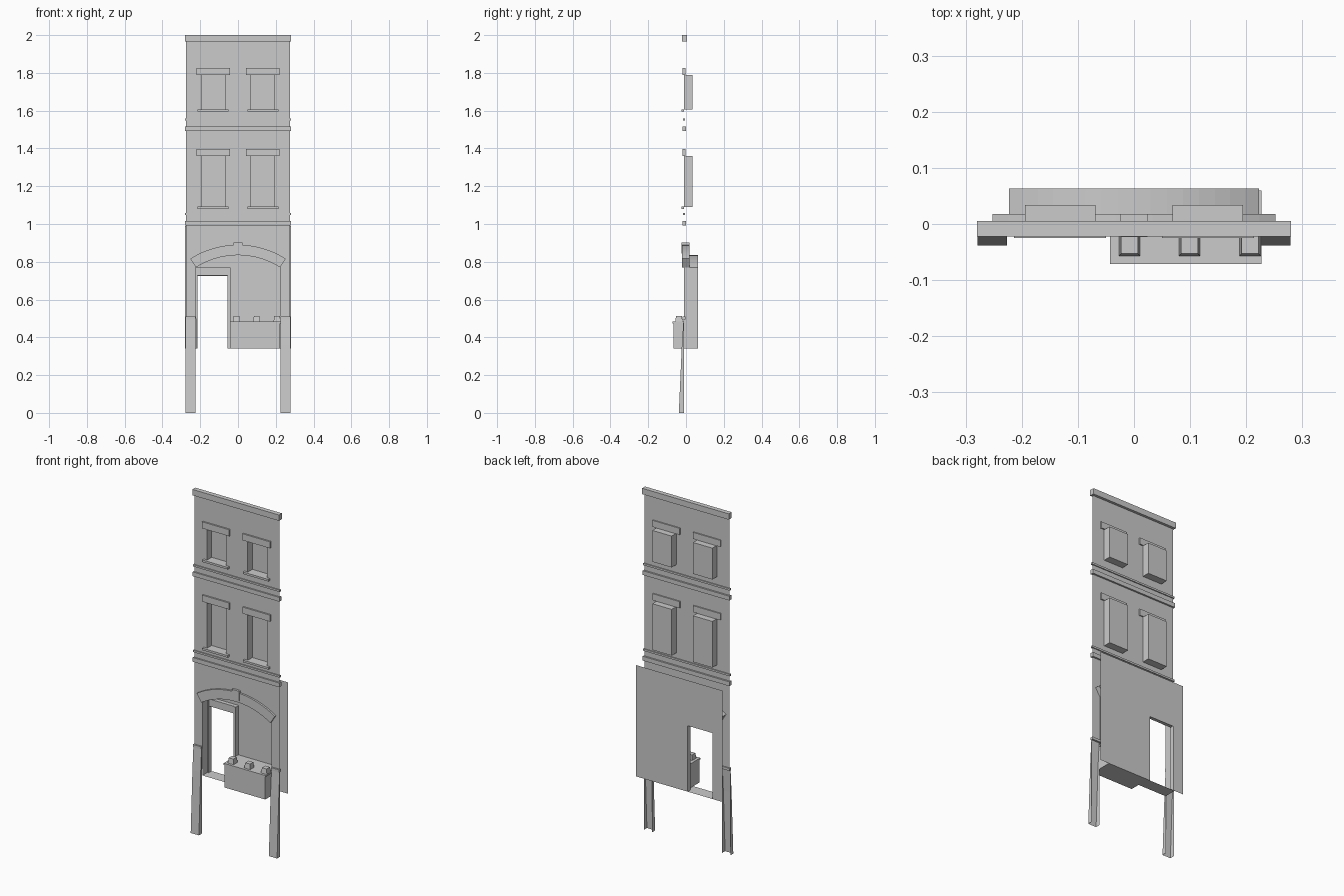
import bpy, bmesh, math

if "Cube" in bpy.data.objects:
    bpy.data.objects.remove(bpy.data.objects["Cube"])

WALL, BACK = -0.01, 0.063      # facade plane and rear panel plane
OPEN = 0.223                   # half width of the arched opening
R_IN, R_OUT, ARC_Z = 0.415, 0.47, 0.42
HALF = math.asin(OPEN / R_IN)
N = 16


def make(name, faces):
    """Object from a list of polygons, each a list of points."""
    bm = bmesh.new()
    for f in faces:
        bm.faces.new([bm.verts.new(p) for p in f])
    bmesh.ops.remove_doubles(bm, verts=bm.verts, dist=1e-5)
    bmesh.ops.recalc_face_normals(bm, faces=bm.faces)
    me = bpy.data.meshes.new(name)
    bm.to_mesh(me)
    bm.free()
    ob = bpy.data.objects.new(name, me)
    bpy.context.collection.objects.link(ob)
    return ob


def box(name, x0, x1, y0, y1, z0, z1, taper=0.0, skip=()):
    """Box with optional tapered top and omitted sides."""
    t = taper
    a = [(x0, y0, z0), (x1, y0, z0), (x1, y1, z0), (x0, y1, z0)]
    b = [(x0 + t, y0 + t, z1), (x1 - t, y0 + t, z1), (x1 - t, y1 - t, z1), (x0 + t, y1 - t, z1)]
    sides = {"bottom": a[::-1], "top": b}
    for i, s in enumerate(("front", "right", "back", "left")):
        j = (i + 1) % 4
        sides[s] = [a[i], a[j], b[j], b[i]]
    return make(name, [f for k, f in sides.items() if k not in skip])


def sheet(xs, zs, y, holes=()):
    """Grid of quads in an xz plane, leaving rectangular holes."""
    out = []
    for x0, x1 in zip(xs, xs[1:]):
        for z0, z1 in zip(zs, zs[1:]):
            cx, cz = (x0 + x1) / 2, (z0 + z1) / 2
            if not any(h[0] < cx < h[1] and h[2] < cz < h[3] for h in holes):
                out.append([(x0, y, z0), (x1, y, z0), (x1, y, z1), (x0, y, z1)])
    return out


def arc(r):
    return [(r * math.sin(a), ARC_Z + r * math.cos(a))
            for a in (HALF * (2 * i / N - 1) for i in range(N + 1))]


inner, outer = arc(R_IN), arc(R_OUT)
spring = inner[0][1]

# Facade wall with window holes and arched opening
wins = [(s[0], s[1], z0, z1) for s in ((-0.194, -0.069), (0.069, 0.194))
        for z0, z1 in ((1.09, 1.36), (1.605, 1.788))]
faces = sheet([-0.275, -0.194, -0.069, 0.069, 0.194, 0.275],
              [0.95, 1.09, 1.36, 1.605, 1.788, 1.985], WALL, wins)
for (xa, za), (xb, zb) in zip(inner, inner[1:]):
    faces.append([(xa, WALL, za), (xb, WALL, zb), (xb, WALL, 0.95), (xa, WALL, 0.95)])
for s in (-1, 1):
    faces += sheet([s * OPEN, s * 0.275], [0.5, spring, 0.95], WALL)
make("facade_wall", faces)

# Opening reveal: jambs, curved soffit and floor
loop = [(-OPEN, 0.34)] + inner + [(OPEN, 0.34)]
make("opening_reveal", [[(a[0], WALL, a[1]), (b[0], WALL, b[1]), (b[0], BACK, b[1]), (a[0], BACK, a[1])]
                        for a, b in zip(loop, loop[1:] + loop[:1])])

# Rear panel with doorway
make("rear_panel", sheet([-0.28, -0.215, -0.055, 0.28], [0.34, 0.725, 0.99], BACK,
                         [(-0.215, -0.055, 0.34, 0.725)]))

# Door frame
box("door_post", -0.055, -0.04, 0.035, BACK, 0.34, 0.77)
box("door_jamb", -OPEN, -0.215, 0.035, BACK, 0.34, 0.77)
box("door_lintel", -0.215, -0.055, 0.04, BACK, 0.728, 0.77)

# Arch moulding and keystone
faces = []
for i in range(N):
    ring = [[(x, y, z) for (x, z), y in ((inner[k], -0.021), (outer[k], -0.021), (outer[k], 0.018), (inner[k], 0.018))]
            for k in (i, i + 1)]
    for e in range(4):
        f = (e + 1) % 4
        faces.append([ring[0][e], ring[0][f], ring[1][f], ring[1][e]])
    if i == 0:
        faces.append(ring[0])
    if i == N - 1:
        faces.append(ring[1])
make("arch_moulding", faces)
box("keystone", -0.024, 0.024, -0.023, 0.018, 0.845, 0.902)

# Windows: recess, lintel and sill
for i, (x0, x1, z0, z1) in enumerate(wins):
    box(f"window_recess_{i}", x0, x1, WALL, 0.034, z0, z1, skip=("front",))
    c = (x0 + x1) / 2
    box(f"window_lintel_{i}", c - 0.088, c + 0.088, -0.019, -0.003, z1, z1 + 0.038)
    box(f"window_sill_{i}", c - 0.082, c + 0.082, -0.025, WALL, z0 - 0.01, z0 + 0.002)

# Cornice and floor bands
box("top_cornice", -0.28, 0.28, -0.022, 0.005, 1.966, 2.0)
for i, z in enumerate((0.992, 1.492)):
    box(f"floor_band_{i}", -0.28, 0.28, -0.018, 0.0, z, z + 0.025)
    box(f"thin_band_{i}", -0.28, 0.28, -0.016, -0.004, z + 0.056, z + 0.067)

# Flared pier legs, open at the back, with cap trims
prof = [(-0.038, 0.0), (-0.022, 0.36), (-0.013, 0.5)]
for s, tag in ((-1, "left"), (1, "right")):
    xa, xb = s * 0.279, s * 0.226
    faces = []
    for (ya, za), (yb, zb) in zip(prof, prof[1:]):
        faces.append([(xa, ya, za), (xb, ya, za), (xb, yb, zb), (xa, yb, zb)])
        for x in (xa, xb):
            faces.append([(x, ya, za), (x, WALL, za), (x, WALL, zb), (x, yb, zb)])
    make(f"pier_leg_{tag}", faces)
    box(f"pier_trim_{tag}", min(xa, xb), max(xa, xb), -0.019, -0.003, 0.495, 0.51)

# Counter with slab top and small blocks
box("counter_body", -0.04, 0.222, -0.066, 0.06, 0.34, 0.474)
box("counter_top", -0.043, 0.227, -0.071, 0.06, 0.474, 0.483)
for i, x in enumerate((-0.008, 0.099, 0.207)):
    box(f"counter_block_{i}", x - 0.019, x + 0.019, -0.057, -0.018, 0.483, 0.513, taper=0.004)
